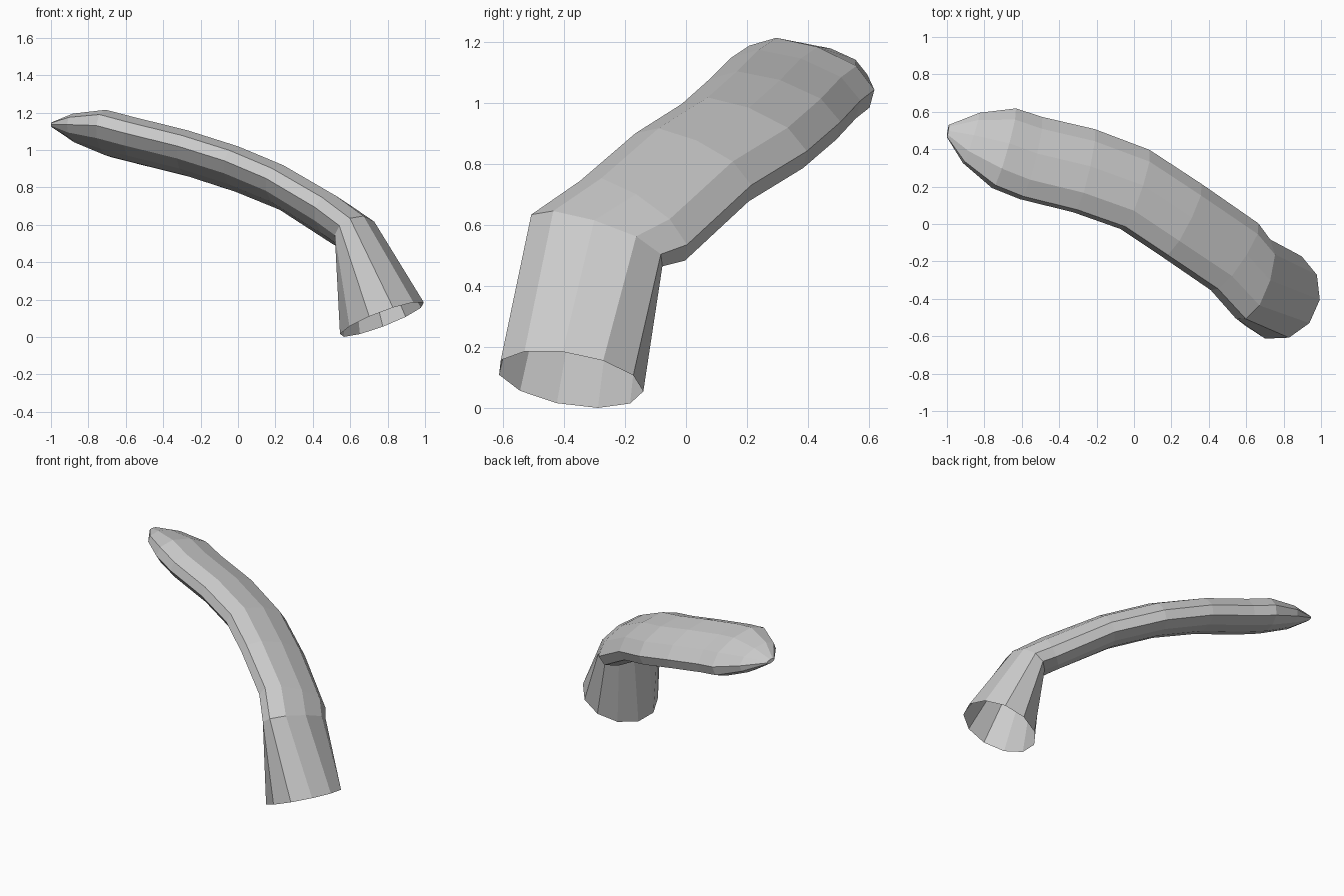
import bpy, bmesh, math
from mathutils import Vector as V

if "Cube" in bpy.data.objects:
    bpy.data.objects.remove(bpy.data.objects["Cube"])

SIDES = 11
# Flattened 11-sided cross-section (across, thickness)
FLAT = [(-1, .3), (-.64, .83), (0, 1), (.64, .83), (1, .3), (1, -.3),
        (.7, -.77), (.25, -1), (-.25, -1), (-.7, -.77), (-1, -.3)]
ROUND = [(-math.cos((k + .5) * math.tau / SIDES), math.sin((k + .5) * math.tau / SIDES))
         for k in range(SIDES)]

# Rings along the tube: front edge, back edge, half thickness
RINGS = [
    ((.765, -.62, .135), (.775, -.14, .055), .242),
    ((.57, -.505, .615), (.70, -.08, .485), .115),
    ((.43, -.35, .72), (.645, 0, .51), .11),
    ((.165, -.17, .875), (.345, .21, .705), .105),
    ((-.06, -.02, .97), (.07, .39, .815), .105),
    ((-.315, .07, 1.05), (-.22, .50, .91), .105),
    ((-.60, .14, 1.12), (-.50, .565, .98), .105),
    ((-.75, .20, 1.16), (-.64, .61, 1.015), .105),
    ((-.91, .33, 1.155), (-.83, .59, 1.075), .068),
    ((-1, .465, 1.14), (-.99, .53, 1.13), .012),
]
centres = [(V(f) + V(b)) / 2 for f, b, _ in RINGS]


def direction(i):
    """Path direction at a ring, averaged over its two neighbours."""
    if i == 0:
        return V((-.385, .195, 1)).normalized()
    d = (centres[i] - centres[i - 1]).normalized()
    if i < len(RINGS) - 1:
        d += (centres[i + 1] - centres[i]).normalized()
    return d.normalized()


# Bent tube, open at the base and closed at the tip
bm = bmesh.new()
loops = []
for i, (f, b, thick) in enumerate(RINGS):
    half = (V(b) - V(f)) / 2
    up = half.cross(direction(i)).normalized()
    profile = ROUND if i == 0 else FLAT
    loops.append([bm.verts.new(centres[i] + half * u + up * thick * v) for u, v in profile])
for lo, hi in zip(loops, loops[1:]):
    for k in range(SIDES):
        j = (k + 1) % SIDES
        bm.faces.new((lo[k], lo[j], hi[j], hi[k]))
bm.faces.new(loops[-1])
bmesh.ops.recalc_face_normals(bm, faces=bm.faces)

mesh = bpy.data.meshes.new("bent_tube")
bm.to_mesh(mesh)
bm.free()
bpy.context.collection.objects.link(bpy.data.objects.new("bent_tube", mesh))
